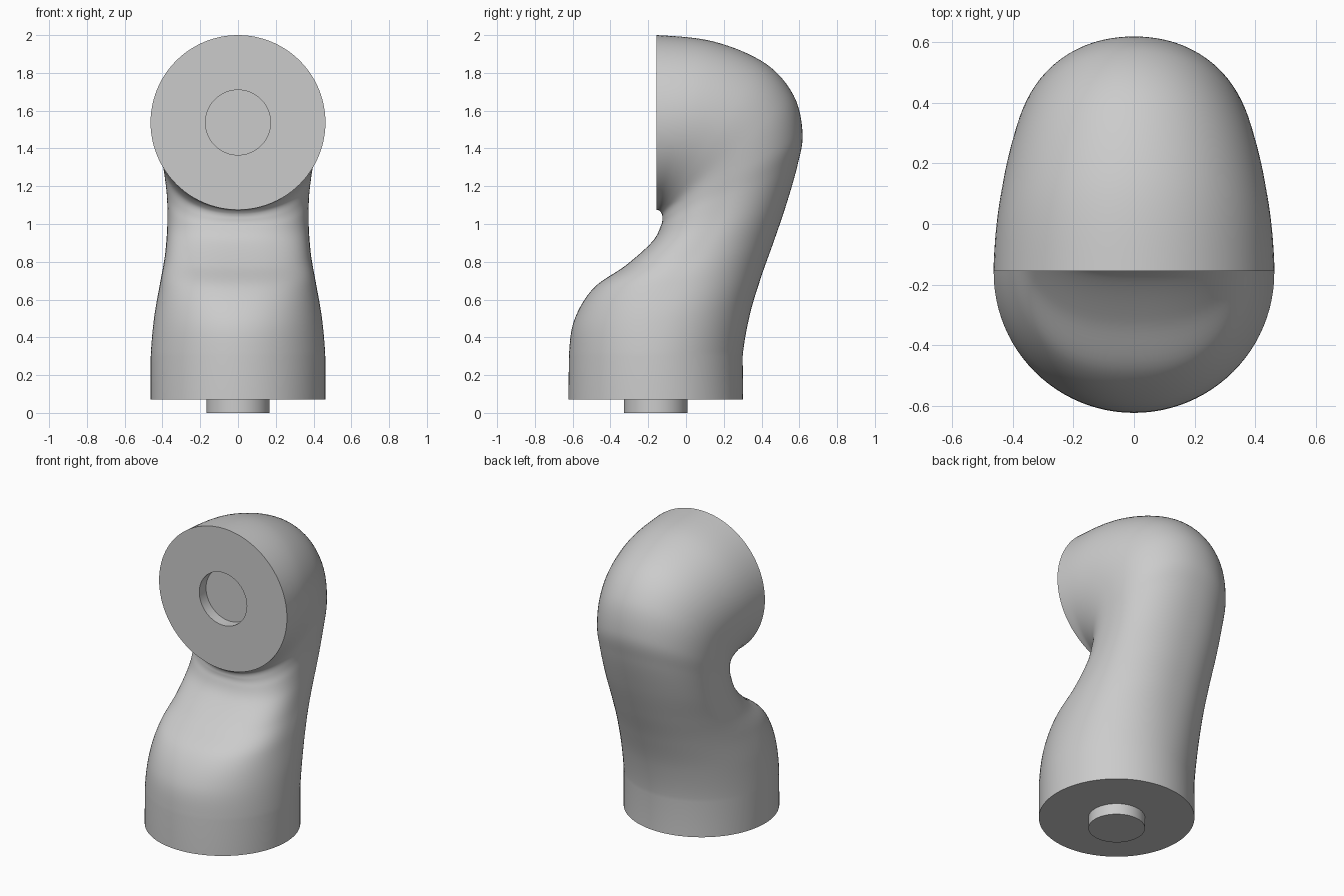
import bpy, bmesh, math
from mathutils import Vector

if "Cube" in bpy.data.objects:
    bpy.data.objects.remove(bpy.data.objects["Cube"], do_unlink=True)

SIDES, STEPS = 96, 8

grey = bpy.data.materials.new("plain grey")
grey.use_nodes = True
colour = (0.6, 0.6, 0.6, 1)
grey.diffuse_color = colour
grey.node_tree.nodes["Principled BSDF"].inputs["Base Color"].default_value = colour

# Arm sections: front y, front z, back y, back z, half width,
# squareness of the front half, squareness of the back half
STATIONS = [
    (-.62, .30, .30, .30, .462, 2, 2),
    (-.592, .49, .338, .52, .444, 2.1, 2.1),
    (-.49, .66, .398, .72, .412, 2.4, 2.2),
    (-.32, .78, .462, .90, .386, 2.6, 2.2),
    (-.18, .905, .53, 1.10, .374, 2.7, 2.2),
    (-.133, .99, .59, 1.31, .376, 2.6, 2.15),
    (-.125, 1.03, .617, 1.48, .386, 2.4, 2.1),
    (-.127, 1.05, .57, 1.68, .402, 2.2, 2.05),
    (-.135, 1.064, .42, 1.85, .427, 2.1, 2),
    (-.145, 1.073, .15, 1.965, .452, 2, 2),
    (-.155, 1.075, -.155, 2.0, .463, 2, 2),
]


def spline(a, b, c, d, t):
    """Smooth blend from b to c."""
    return [q + .5 * t * (r - p + t * (2 * p - 5 * q + 4 * r - s + t * (3 * (q - r) + s - p)))
            for p, q, r, s in zip(a, b, c, d)]


def section(fy, fz, by, bz, w, front_n=2, back_n=2):
    """Rounded cross-section spanning from the front point to the back point."""
    mid = Vector((0, (fy + by) / 2, (fz + bz) / 2))
    half = Vector((0, (by - fy) / 2, (bz - fz) / 2))
    pts = []
    for i in range(SIDES):
        a = 2 * math.pi * i / SIDES
        c, s = math.cos(a), math.sin(a)
        n = back_n if s > 0 else front_n
        u = math.copysign(abs(c) ** (2 / n), c)
        v = math.copysign(abs(s) ** (2 / n), s)
        pts.append(mid + Vector((w * u, 0, 0)) + half * v)
    return pts


def flat_ring(r, z):
    return section(-.16 - r, z, -.16 + r, z, r)


def upright_ring(r, y):
    return section(y, 1.5375 - r, y, 1.5375 + r, r)


# Peg and base collar
rings = [flat_ring(.168, 0), flat_ring(.168, .072), flat_ring(.462, .072)]

# Curved arm
below = (-.62, .1, .30, .1, .462, 2, 2)
beyond = (-.16, 1.075, -.45, 2.0, .463, 2, 2)
path = [below] + STATIONS + [beyond]
for k in range(1, len(path) - 2):
    for j in range(STEPS):
        rings.append(section(*spline(*path[k - 1:k + 3], j / STEPS)))
rings.append(section(*STATIONS[-1]))

# Flat joint face with its round socket
rings += [upright_ring(.172, -.155), upright_ring(.172, -.085)]

bm = bmesh.new()
loops = [[bm.verts.new(p) for p in ring] for ring in rings]
for lower, upper in zip(loops, loops[1:]):
    for i in range(SIDES):
        j = (i + 1) % SIDES
        bm.faces.new((lower[i], lower[j], upper[j], upper[i]))
bm.faces.new(loops[0][::-1])
bm.faces.new(loops[-1])
bmesh.ops.recalc_face_normals(bm, faces=bm.faces)

mesh = bpy.data.meshes.new("arm_link")
bm.to_mesh(mesh)
bm.free()
mesh.materials.append(grey)
arm = bpy.data.objects.new("arm_link", mesh)
bpy.context.collection.objects.link(arm)
bpy.ops.object.select_all(action="DESELECT")
arm.select_set(True)
bpy.context.view_layer.objects.active = arm
bpy.ops.object.shade_smooth_by_angle(angle=math.radians(40))
